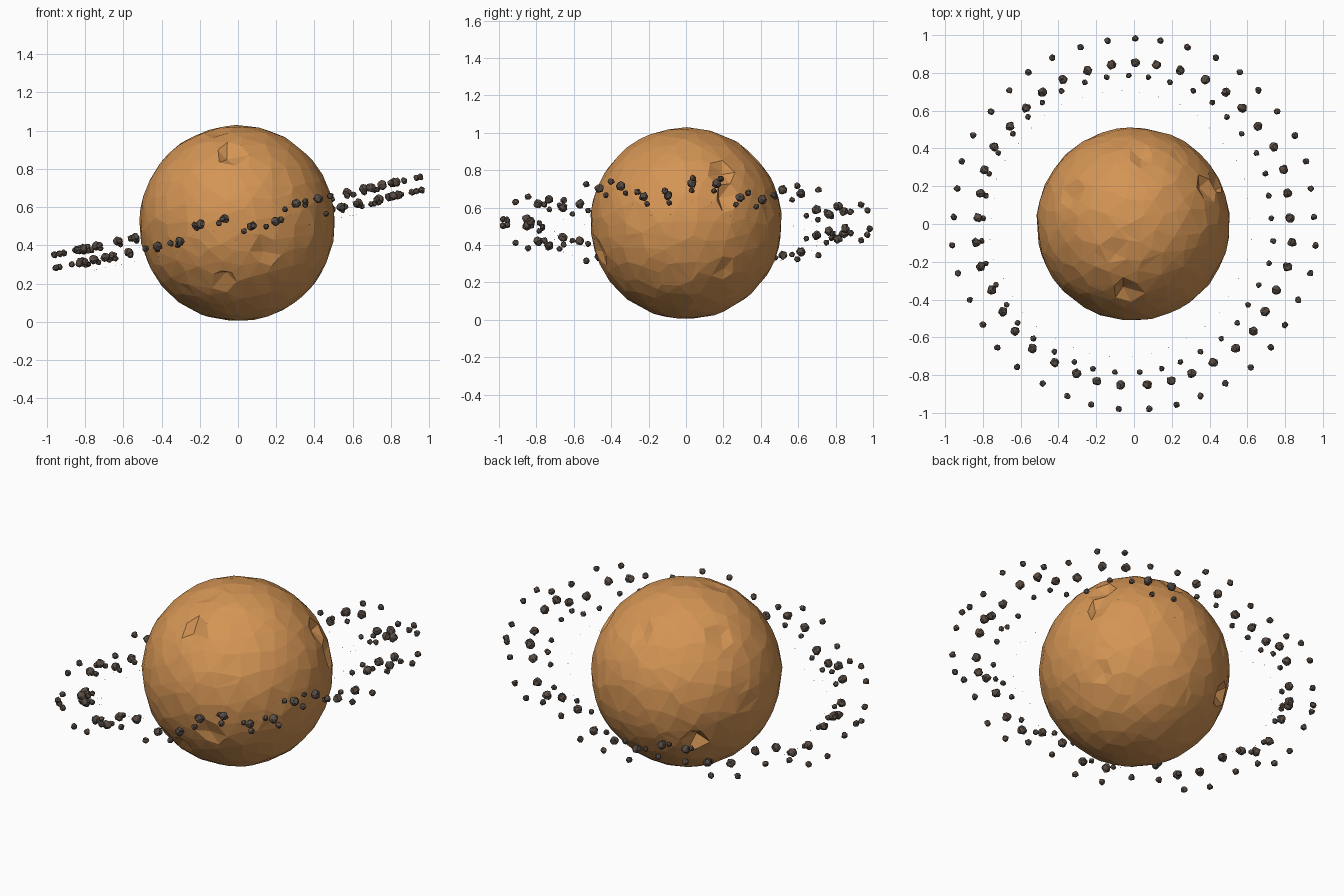
import bpy, bmesh, math, random
from mathutils import Vector, Matrix, Euler

cube = bpy.data.objects.get("Cube")
if cube:
    bpy.data.objects.remove(cube)

random.seed(7)
TILT = math.radians(-12)
CENTRE = Vector((0, 0, 0.52))
ROCKS_PER_RING = 41


def material(name, rgb):
    mat = bpy.data.materials.new(name)
    mat.use_nodes = True
    mat.diffuse_color = (*rgb, 1)
    bsdf = mat.node_tree.nodes["Principled BSDF"]
    bsdf.inputs["Base Color"].default_value = (*rgb, 1)
    bsdf.inputs["Roughness"].default_value = 0.9
    return mat


def make_object(name, bm, mat):
    mesh = bpy.data.meshes.new(name)
    bm.to_mesh(mesh)
    bm.free()
    mesh.materials.append(mat)
    obj = bpy.data.objects.new(name, mesh)
    bpy.context.scene.collection.objects.link(obj)
    return obj


def jitter(amount):
    return Vector([random.uniform(-amount, amount) for _ in range(3)])


sand = material("sandy orange", (0.66, 0.30, 0.09))
stone = material("dark brown stone", (0.10, 0.075, 0.06))


# Planet: faceted ball with uneven triangles and a few small chipped dents
def build_planet():
    radius = 0.514
    bm = bmesh.new()
    bmesh.ops.create_icosphere(bm, subdivisions=4, radius=radius)
    for v in bm.verts:
        spot = (v.co + jitter(0.018)).normalized()
        v.co = spot * (radius + random.uniform(-0.005, 0.001))
    dents = [(0.05, 0.38, 0.34), (-0.35, 0.14, 0.35), (-0.12, -0.13, 0.48),
             (0.4, 0.17, 0.26), (0, -0.37, 0.35), (0.15, -0.47, -0.1),
             (0.46, 0.2, 0.18), (0.4, 0.2, -0.25), (-0.3, 0.35, -0.2),
             (-0.1, -0.42, -0.28)]
    for dent in dents:
        target = Vector(dent).normalized() * radius
        v = min(bm.verts, key=lambda p: (p.co - target).length)
        v.co = v.co * 0.95 + jitter(0.025)
    planet = make_object("planet", bm, sand)
    planet.location = (-0.004, 0, 0.516)
    # Merge some triangles so the facets vary in size
    mod = planet.modifiers.new("uneven facets", 'DECIMATE')
    mod.ratio = 0.65


# Ring of lumpy rocks, bobbing above and below a tilted circle
def build_ring(name, radius, size, detail, shift):
    bm = bmesh.new()
    tilt = Matrix.Rotation(TILT, 4, 'Y')
    for k in range(ROCKS_PER_RING):
        angle = math.tau * k / ROCKS_PER_RING
        bob = 0.048 * math.sin(math.pi * (k / 2 - 0.25))
        local = Vector((radius * math.sin(angle), radius * math.cos(angle), bob))
        place = Matrix.Translation(CENTRE + Vector(shift) + tilt @ local)
        turn = Euler(jitter(3)).to_matrix().to_4x4()
        made = bmesh.ops.create_icosphere(
            bm, subdivisions=detail, radius=size, matrix=place @ turn)
        for v in made["verts"]:
            v.co += jitter(size * 0.16)
    make_object(name, bm, stone)


build_planet()
build_ring("outer_ring_rocks", 0.982, 0.017, 2, (0, 0, 0))
build_ring("middle_ring_rocks", 0.853, 0.024, 2, (0, 0, 0))
build_ring("inner_ring_rocks", 0.787, 0.015, 2, (-0.035, 0, -0.025))
build_ring("dust_specks", 0.705, 0.002, 1, (-0.07, 0, -0.07))
